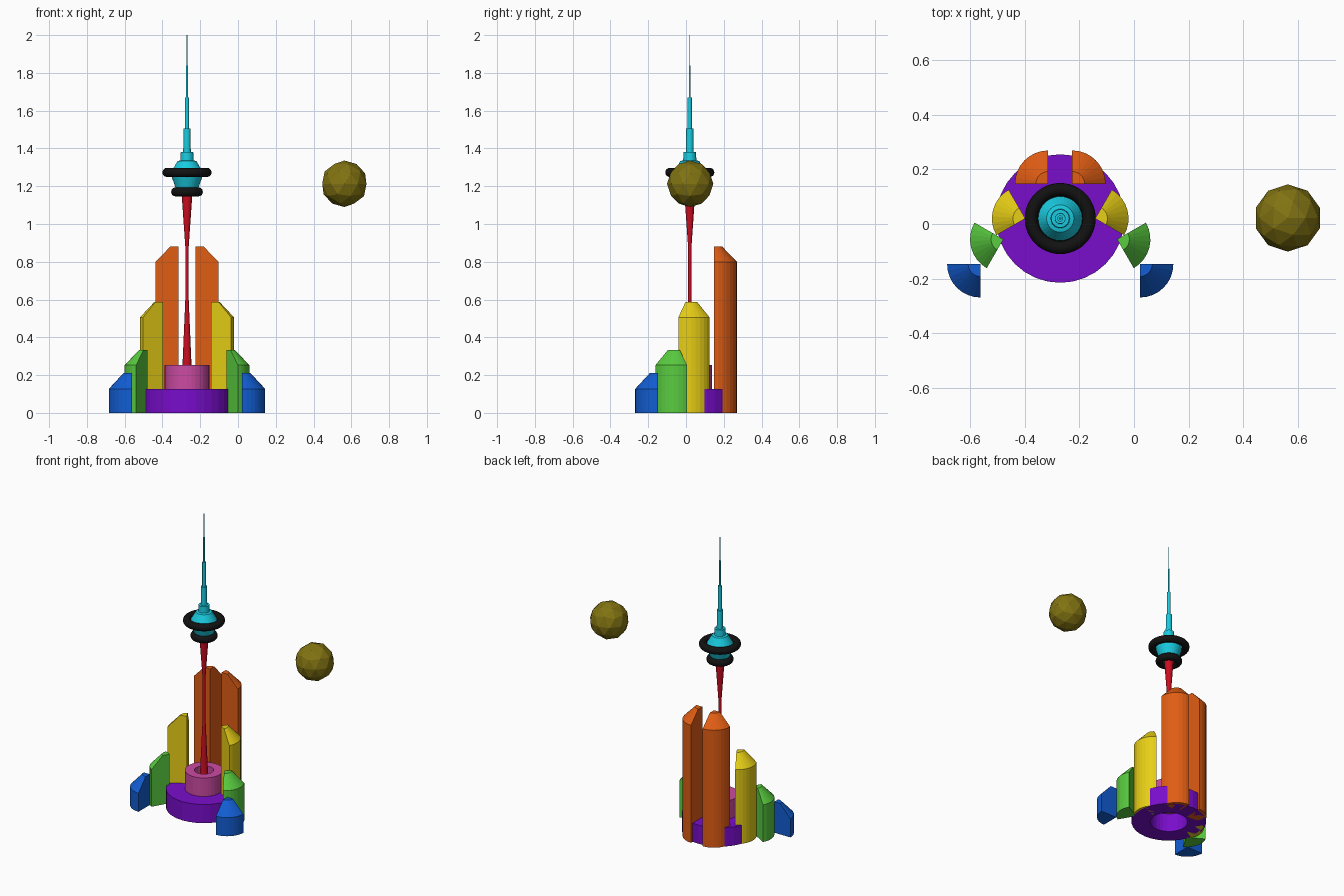
import bpy, bmesh
from math import sin, cos, pi, radians

if "Cube" in bpy.data.objects:
    bpy.data.objects.remove(bpy.data.objects["Cube"])

CX, CY = -0.27, 0.02   # tower axis


def paint(obj, rgb):
    name = obj.name + "_colour"
    m = bpy.data.materials.new(name)
    m.diffuse_color = (*rgb, 1)
    m.use_nodes = True
    m.node_tree.nodes["Principled BSDF"].inputs["Base Color"].default_value = m.diffuse_color
    obj.data.materials.append(m)


def finish(name, bm, rgb, loc=(0, 0, 0)):
    bmesh.ops.recalc_face_normals(bm, faces=bm.faces[:])
    me = bpy.data.meshes.new(name)
    bm.to_mesh(me)
    bm.free()
    obj = bpy.data.objects.new(name, me)
    obj.location = loc
    bpy.context.collection.objects.link(obj)
    paint(obj, rgb)
    return obj


def lathe(name, profile, rgb, closed=False, n=32):
    """Revolve (radius, z) points; open profiles get end caps."""
    bm = bmesh.new()
    rings = [[bm.verts.new((r * cos(2 * pi * i / n), r * sin(2 * pi * i / n), z))
              for i in range(n)] for r, z in profile]
    pairs = list(zip(rings, rings[1:]))
    if closed:
        pairs.append((rings[-1], rings[0]))
    else:
        bm.faces.new(rings[0])
        bm.faces.new(rings[-1])
    for a, b in pairs:
        for i in range(n):
            j = (i + 1) % n
            bm.faces.new((a[i], a[j], b[j], b[i]))
    return finish(name, bm, rgb, (CX, CY, 0))


def ring(name, ro, ri, z0, z1, rgb):
    return lathe(name, [(ri, z0), (ro, z0), (ro, z1), (ri, z1)], rgb, closed=True)


def quarter(name, x, y, start, h, top, rgb, side, n=8):
    """Quarter-round block with a chamfered roof; side = -1 mirrors it about the tower."""
    bm = bmesh.new()
    layers = []
    for r, z in ((0.122, 0), (0.122, h), (0.045, top)):
        layer = [bm.verts.new((0, 0, z))]
        for i in range(n + 1):
            a = radians(start + 90 * i / n)
            layer.append(bm.verts.new((side * r * cos(a), r * sin(a), z)))
        layers.append(layer)
    bm.faces.new(layers[0])
    bm.faces.new(layers[-1])
    for a, b in zip(layers, layers[1:]):
        for i in range(len(a)):
            j = (i + 1) % len(a)
            bm.faces.new((a[i], a[j], b[j], b[i]))
    return finish(name, bm, rgb, (CX + side * (x - CX), y, 0))


# Stepped round base
ring("lower_base_ring", 0.235, 0.118, 0, 0.127, (0.19, 0.004, 0.6))
ring("upper_base_ring", 0.118, 0.06, 0.127, 0.253, (0.6, 0.07, 0.36))

# Waisted shaft
lathe("shaft", [(0.032, 0.127), (0.024, 0.25), (0.009, 0.6), (0.009, 0.88), (0.03, 1.18)],
      (0.6, 0.004, 0.015))

# Observation pod and stepped antenna
lathe("pod_and_antenna", [
    (0.058, 1.165), (0.06, 1.19), (0.081, 1.25), (0.081, 1.28), (0.05, 1.333), (0.035, 1.337),
    (0.033, 1.38), (0.02, 1.38), (0.019, 1.505), (0.011, 1.505), (0.011, 1.67),
    (0.005, 1.67), (0.005, 1.84), (0.002, 1.84), (0.002, 2.0)], (0.01, 0.6, 0.75))

# Black deck rings
for name, major, z in (("lower_deck_ring", 0.06, 1.17), ("upper_deck_ring", 0.106, 1.273)):
    prof = [(major + 0.024 * cos(2 * pi * k / 16), z + 0.024 * sin(2 * pi * k / 16))
            for k in range(16)]
    o = lathe(name, prof, (0.006, 0.006, 0.006), closed=True, n=48)
    for p in o.data.polygons:
        p.use_smooth = True

# Mirrored pairs of quarter-round buildings, each turned 30 degrees further
blocks = (
    ("tall_block", -0.226, 0.147, 0, 0.80, 0.88, (0.75, 0.11, 0.007)),
    ("upper_mid_block", -0.142, 0.02, -30, 0.505, 0.587, (0.8, 0.62, 0.008)),
    ("lower_mid_block", -0.062, -0.056, -60, 0.253, 0.334, (0.1, 0.6, 0.05)),
    ("short_block", 0.022, -0.147, -90, 0.127, 0.21, (0.006, 0.11, 0.65)),
)
for name, x, y, start, h, top, rgb in blocks:
    for side, tag in ((1, "right"), (-1, "left")):
        quarter(f"{name}_{tag}", x, y, start, h, top, rgb, side)

# Floating faceted ball
bm = bmesh.new()
bmesh.ops.create_icosphere(bm, subdivisions=2, radius=0.123)
finish("faceted_ball", bm, (0.22, 0.17, 0.006), (0.563, 0.022, 1.213))
